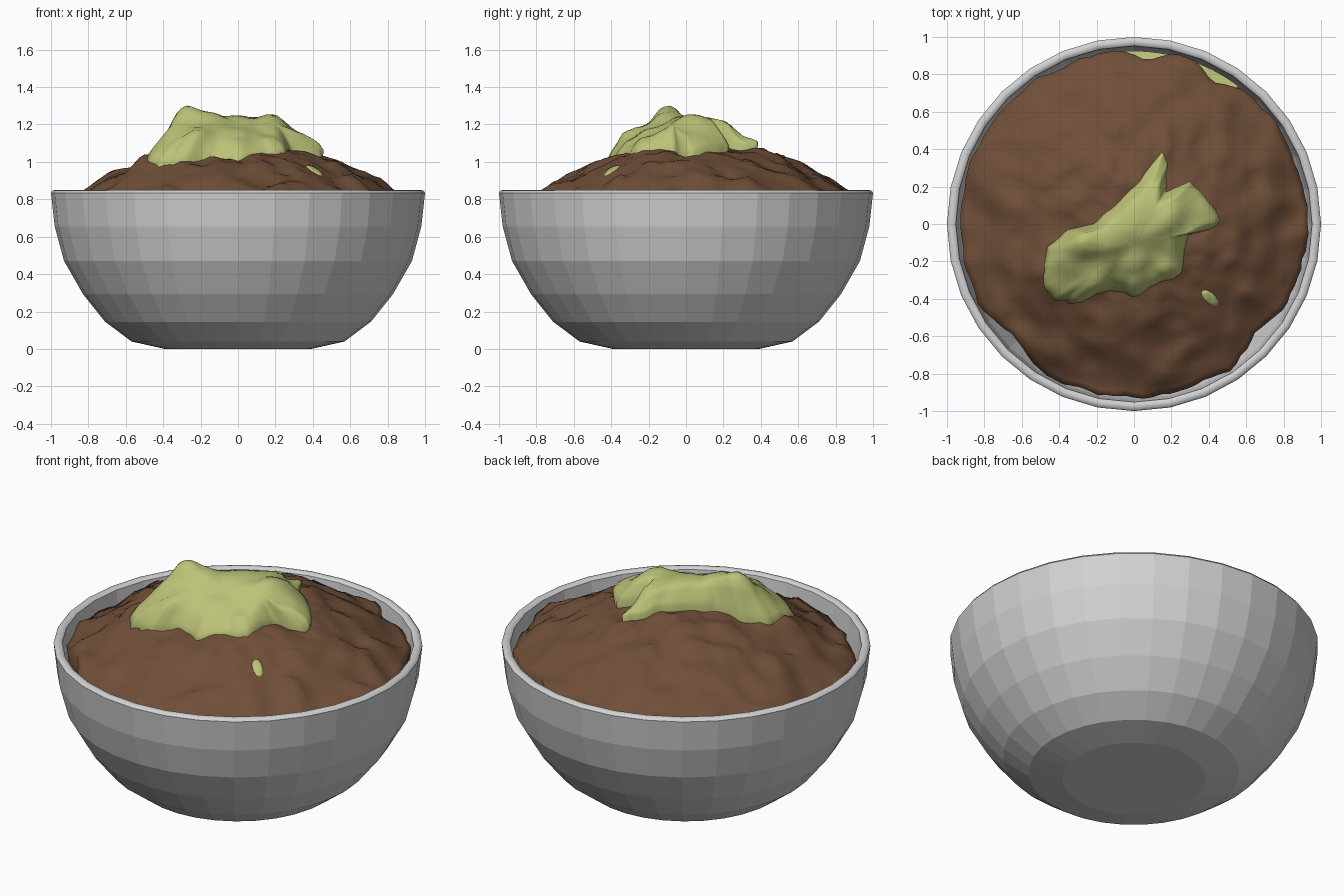
import bpy, bmesh, math
from mathutils import Vector, noise

if "Cube" in bpy.data.objects:
    bpy.data.objects.remove(bpy.data.objects["Cube"])

TAU = 2 * math.pi


def material(name, rgb):
    m = bpy.data.materials.new(name)
    m.diffuse_color = (*rgb, 1)
    m.use_nodes = True
    m.node_tree.nodes["Principled BSDF"].inputs["Base Color"].default_value = m.diffuse_color
    return m


GREY = material("bowl grey", (0.64, 0.64, 0.64))
BROWN = material("bean brown", (0.160, 0.078, 0.040))
GREEN = material("pale green", (0.50, 0.54, 0.185))


def rings_object(name, rings, mat, smooth, cap_first=True, cap_last=False):
    """Skin a list of equal-length point rings."""
    bm = bmesh.new()
    vr = [[bm.verts.new(p) for p in r] for r in rings]
    n = len(vr[0])
    for a, b in zip(vr, vr[1:]):
        for i in range(n):
            j = (i + 1) % n
            bm.faces.new((a[i], a[j], b[j], b[i]))
    if cap_first:
        bm.faces.new(vr[0])
    if cap_last:
        bm.faces.new(vr[-1])
    bmesh.ops.recalc_face_normals(bm, faces=bm.faces)
    if not cap_last and sum(f.normal.z for f in bm.faces) < 0:
        bmesh.ops.reverse_faces(bm, faces=bm.faces)
    me = bpy.data.meshes.new(name)
    bm.to_mesh(me)
    bm.free()
    me.materials.append(mat)
    for p in me.polygons:
        p.use_smooth = smooth
    ob = bpy.data.objects.new(name, me)
    bpy.context.collection.objects.link(ob)
    return ob


def lerp_table(table, x):
    for (x0, y0), (x1, y1) in zip(table, table[1:]):
        if x <= x1:
            return y0 + (y1 - y0) * (x - x0) / (x1 - x0)
    return table[-1][1]


# Bowl: faceted lathe with a smooth rounded rim
profile = [(0.39, 0), (0.57, 0.04), (0.71, 0.145), (0.83, 0.295), (0.93, 0.47),
           (0.98, 0.655), (1.0, 0.835), (0.99, 0.848), (0.965, 0.85), (0.952, 0.838),
           (0.935, 0.66), (0.88, 0.48), (0.78, 0.31), (0.66, 0.17), (0.35, 0.06)]
bowl = rings_object("bowl", [[(r * math.cos(TAU * i / 32), r * math.sin(TAU * i / 32), z)
                              for i in range(32)] for r, z in profile], GREY, False, True, True)
for p in bowl.data.polygons:
    p.use_smooth = p.center.z > 0.836

# Brown filling: lumpy mound with a ragged edge inside the rim
MOUND = [(0, 1.12), (0.3, 1.075), (0.45, 1.03), (0.6, 0.965), (0.75, 0.89),
         (0.88, 0.82), (1.0, 0.74)]


def brown_z(x, y):
    z = lerp_table(MOUND, math.hypot(x, y - 0.05))
    z += 0.05 * math.exp(-((x + 0.42) ** 2 + (y + 0.3) ** 2) / 0.03)
    p = Vector((x, y, 0.3))
    ridge = 0.5 - abs(noise.noise(p * 4.5 + Vector((3, 1, 2))))
    z += 0.03 * noise.noise(p * 6) + 0.05 * (ridge - 0.32) + 0.012 * noise.noise(p * 15)
    # a few torn flakes
    flake = max(0, noise.noise(p * 9 + Vector((0, 7, 0))) - 0.3)
    return z + flake * 0.05


def edge_r(a):
    r = 0.928 + 0.02 * noise.noise(Vector((math.cos(a) * 6, math.sin(a) * 6, 1)))
    r += 0.012 * noise.noise(Vector((math.cos(a) * 17, math.sin(a) * 17, 4)))
    for centre, depth, width in ((222, 0.05, 12), (318, 0.055, 15), (86, 0.04, 9), (60, 0.05, 9)):
        d = abs((math.degrees(a) - centre + 180) % 360 - 180)
        r -= depth * max(0, 1 - d / width)
    return min(r, 0.94)


N = 120
rings = []
for k in range(1, 31):
    ring = []
    for i in range(N):
        a = TAU * i / N
        r = edge_r(a) * k / 30
        x, y = r * math.cos(a), r * math.sin(a)
        ring.append((x, y, brown_z(x, y)))
    rings.append(ring)
# edge tucks down along the wall
rings.append([(x * 0.985, y * 0.985, z - 0.12) for x, y, z in rings[-1]])
rings_object("brown_filling", rings, BROWN, True)

# Green topping: star-shaped outline pulled up to a few peaks
outline = [(-.49, -.28), (-.46, -.12), (-.35, -.03), (-.22, 0), (-.1, .1), (.03, .23),
           (.1, .33), (.15, .38), (.18, .33), (.17, .17), (.3, .23), (.38, .15), (.47, .02),
           (.4, -.03), (.29, -.06), (.27, -.15), (.25, -.27), (.15, -.31), (0, -.39),
           (-.08, -.36), (-.2, -.37), (-.3, -.43), (-.42, -.41), (-.48, -.34)]
peaks = [(-.28, -.12, 1.34), (-.15, -.1, 1.28), (0, 0, 1.26), (.2, .02, 1.28),
         (.25, -.1, 1.18), (.13, .15, 1.24), (.15, .33, 1.14), (.36, .1, 1.17),
         (.3, 0, 1.14), (0, -.2, 1.19), (0, -.32, 1.1), (-.32, -.32, 1.11),
         (-.4, -.15, 1.17), (-.2, -.24, 1.19), (.17, -.22, 1.13), (-.05, .05, 1.23),
         (-.1, -.33, 1.1), (-.42, -.3, 1.09), (.1, -.29, 1.09), (-.3, -.22, 1.2)]


def green_z(x, y):
    ws = [(1 / (math.hypot(x - px, y - py) ** 3 + 2e-4), pz) for px, py, pz in peaks]
    z = sum(w * pz for w, pz in ws) / sum(w for w, _ in ws)
    return z + 0.012 * noise.noise(Vector((x, y, 2)) * 8)


rim = []
for (x0, y0), (x1, y1) in zip(outline, outline[1:] + outline[:1]):
    for s in range(5):
        x, y = x0 + (x1 - x0) * s / 5, y0 + (y1 - y0) * s / 5
        jag = 0.05 * noise.noise(Vector((x, y, 5)) * 17)
        rim.append((x * (1 + jag), y * (1 + jag)))
rings = []
for t in (0.08, 0.2, 0.32, 0.44, 0.56, 0.66, 0.75, 0.83, 0.9, 0.95, 1.0):
    ring = []
    for x, y in rim:
        px, py = x * t, -0.1 + (y + 0.1) * t
        base = brown_z(px, py)
        lip = 0.035 if y > 0 else 0.0          # thicker overhanging lip at the back
        f = min(1, (1 - t) / 0.26) ** 0.8
        z = (base + lip) * (1 - f) + max(green_z(px, py), base + 0.02) * f
        ring.append((px, py, z))
    rings.append(ring)
rings.append([(x * 0.98, y * 0.98, brown_z(x, y) - 0.03) for x, y, z in rings[-1]])
rings_object("green_topping", rings, GREEN, True)

# Small green bit peeking through the filling
c, s = math.cos(-0.75), math.sin(-0.75)
rings = []
for t, h in ((0.4, 0.010), (0.8, 0.008), (1, -0.003)):
    ring = []
    for i in range(10):
        u, v = 0.06 * t * math.cos(TAU * i / 10), 0.03 * t * math.sin(TAU * i / 10)
        x, y = 0.405 + u * c - v * s, -0.395 + u * s + v * c
        ring.append((x, y, brown_z(x, y) + h))
    rings.append(ring)
rings_object("green_bit_front", rings, GREEN, True)

# Green layer low under the back edge, seen in the gaps beside the wall
for name, a0, a1 in (("green_layer_back", 79, 93), ("green_layer_side", 53, 68)):
    outer = [math.radians(a0 + (a1 - a0) * i / 6) for i in range(7)]
    ring = [(0.925 * math.cos(a), 0.925 * math.sin(a), 0.70) for a in outer]
    ring += [(0.85 * math.cos(a), 0.85 * math.sin(a), 0.72) for a in reversed(outer)]
    rings_object(name, [ring], GREEN, True)
